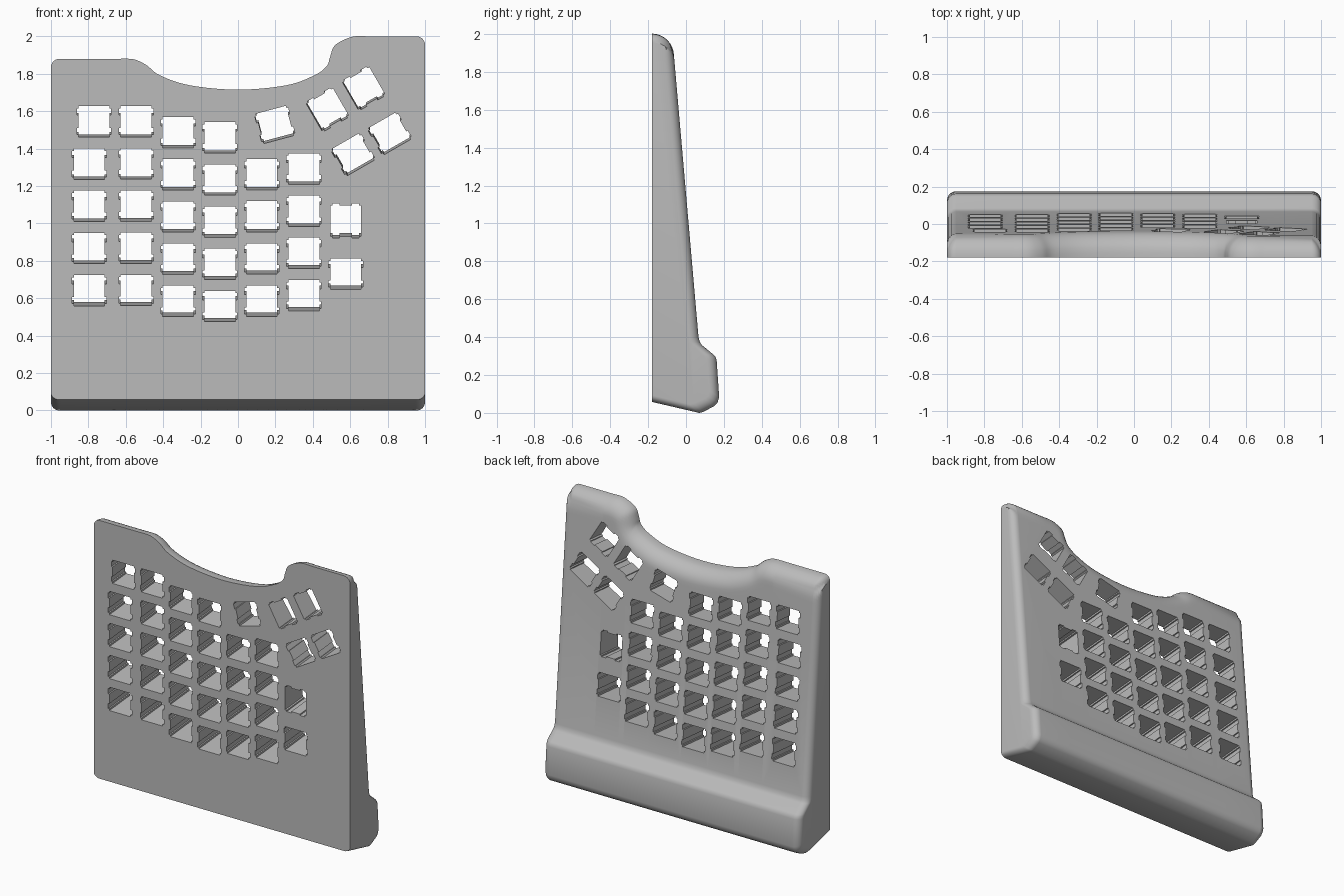
import bpy, bmesh, math
from mathutils import Vector, Matrix

cube = bpy.data.objects.get("Cube")
if cube:
    bpy.data.objects.remove(cube)

FRONT, SLOPE = -0.18, -0.0872
CORNER, SIDE_R, TOP_R = 0.045, 0.05, 0.105

grey = bpy.data.materials.new("plain grey")
grey.use_nodes = True
grey.diffuse_color = (0.5, 0.5, 0.5, 1)
grey.node_tree.nodes["Principled BSDF"].inputs["Base Color"].default_value = (0.5, 0.5, 0.5, 1)


def fillet(d, r):
    """Drop of a quarter round of radius r at distance d from the edge."""
    return 0 if d >= r else r - math.sqrt(r * r - (r - d) ** 2)


def spline(pts, steps=5):
    """Catmull-Rom curve through the points."""
    p = [Vector(q) for q in pts]
    p = [p[0]] + p + [p[-1]]
    out = []
    for a, b, c, d in zip(p, p[1:], p[2:], p[3:]):
        for i in range(steps):
            t = i / steps
            out.append(0.5 * (2 * b + (c - a) * t + (2 * a - 5 * b + 4 * c - d) * t * t
                              + (3 * b - a - 3 * c + d) * t ** 3))
    return out + [p[-1]]


def make_object(name, bm):
    bmesh.ops.recalc_face_normals(bm, faces=bm.faces)
    mesh = bpy.data.meshes.new(name)
    bm.to_mesh(mesh)
    bm.free()
    obj = bpy.data.objects.new(name, mesh)
    bpy.context.collection.objects.link(obj)
    return obj


# Top outline: rounded corners, shoulders and the scooped notch
notch = spline([(-0.65, 1.88), (-0.56, 1.878), (-0.49, 1.847), (-0.42, 1.793), (-0.26, 1.739),
                (0, 1.715), (0.26, 1.739), (0.41, 1.793), (0.475, 1.842), (0.492, 1.89),
                (0.52, 1.954), (0.61, 1.998), (0.7, 2.0)])
edge = [CORNER * (1 - math.cos(math.radians(a))) for a in range(0, 91, 15)] + [SIDE_R]
outline = [Vector((-1 + d, 1.88 - fillet(d, CORNER))) for d in edge]
outline += notch
outline += [Vector((1 - d, 2 - fillet(d, CORNER))) for d in reversed(edge)]


def top_distance(p):
    best = 9
    for a, b in zip(outline, outline[1:]):
        ab = b - a
        t = max(0, min(1, (p - a).dot(ab) / ab.length_squared))
        best = min(best, (p - a - ab * t).length)
    return best


# Case: side profile swept across the width, with rounded back edges
foot = [(0.07, 0), (0.09, 0.005), (0.15, 0.036), (0.167, 0.055), (0.175, 0.085), (0.162, 0.275),
        (0.157, 0.293), (0.147, 0.306), (0.084, 0.358), (0.073, 0.374), (0.066, 0.4)]
below_top = [0.5, 0.4, 0.3, 0.25, 0.2, 0.16, 0.13, 0.105, 0.085, 0.065, 0.048, 0.033, 0.02, 0.01, 0.004, 0]

bm = bmesh.new()
loops = []
for x, top in outline:
    side = 1 - abs(x)
    lift = fillet(side, CORNER)
    drop = fillet(side, SIDE_R)

    def lifted(z):
        return z + lift * max(0, 1 - z / 0.28)

    section = [(FRONT, lifted(0.058))]
    section += [(y - drop, lifted(z)) for y, z in foot]
    for d in below_top:
        z = top - d
        cut = max(drop, fillet(top_distance(Vector((x, z))), TOP_R))
        section.append((max(FRONT + 0.004, 0.066 + SLOPE * (z - 0.4) - cut), z))
    section.append((FRONT, top))
    loops.append([bm.verts.new((x, y, z)) for y, z in section])

for a, b in zip(loops, loops[1:]):
    for i in range(len(a)):
        j = (i + 1) % len(a)
        bm.faces.new((a[i], a[j], b[j], b[i]))
bm.faces.new(loops[0])
bm.faces.new(loops[-1])
case = make_object("keyboard_case", bm)
case.data.materials.append(grey)

# Key openings: centre x, centre z, turn in degrees
PITCH = 0.2255
keys = [(-0.77, 1.545, 0)]
for x, z, count in [(-0.795, 1.318, 4), (-0.545, 1.545, 5), (-0.32, 1.487, 5),
                    (-0.097, 1.459, 5), (0.127, 1.262, 4), (0.352, 1.292, 4)]:
    keys += [(x, z - i * PITCH, 0) for i in range(count)]
keys += [(0.576, 1.014, 90), (0.576, 0.73, 0), (0.197, 1.528, 15), (0.478, 1.609, 120),
         (0.672, 1.723, 120), (0.615, 1.368, 30), (0.811, 1.48, 30)]

# Square opening with two small ears on each side
H, EAR = 0.0825, 0.092
quarter = [(H, 0.034), (EAR, 0.034), (EAR, 0.07), (H, 0.07), (H, H)]
right = [(x, -z) for x, z in reversed(quarter)] + quarter
shape = right + [(-x, -z) for x, z in right]

bm = bmesh.new()
for cx, cz, turn in keys:
    rot = Matrix.Rotation(math.radians(turn), 2)
    ends = []
    for y in (-0.3, 0.3):
        ring = []
        for p in shape:
            q = rot @ Vector(p)
            ring.append(bm.verts.new((cx + q.x, y, cz + q.y - SLOPE * (y - FRONT))))
        ends.append(ring)
    bm.faces.new(ends[0])
    bm.faces.new(ends[1][::-1])
    n = len(shape)
    for i in range(n):
        j = (i + 1) % n
        bm.faces.new((ends[0][j], ends[0][i], ends[1][i], ends[1][j]))
cutter = make_object("key_opening_cutter", bm)
cutter.data.materials.append(grey)
cutter.hide_render = True

# Cut the openings and keep the finished mesh
boolean = case.modifiers.new("key openings", "BOOLEAN")
boolean.operation = "DIFFERENCE"
boolean.solver = "EXACT"
boolean.object = cutter
bpy.context.view_layer.update()
graph = bpy.context.evaluated_depsgraph_get()
finished = bpy.data.meshes.new_from_object(case.evaluated_get(graph))
case.modifiers.clear()
case.data = finished
bpy.data.objects.remove(cutter)

bpy.ops.object.select_all(action="DESELECT")
case.select_set(True)
bpy.context.view_layer.objects.active = case
bpy.ops.object.shade_smooth_by_angle(angle=math.radians(35))
